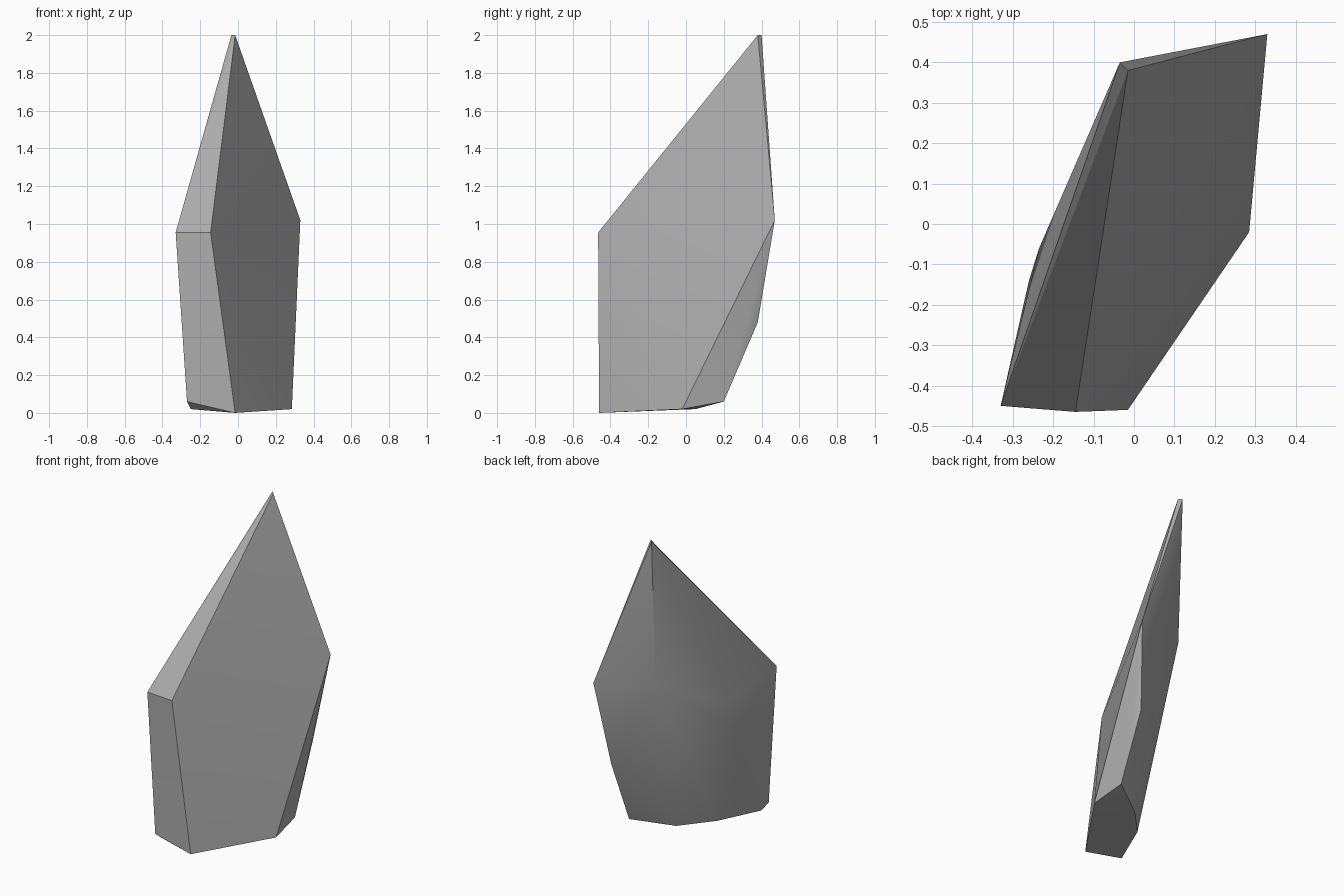
import bpy
import bmesh
import math

# Remove the default cube only
default_cube = bpy.data.objects.get("Cube")
if default_cube:
    bpy.data.objects.remove(default_cube, do_unlink=True)


def make_material(name, color):
    material = bpy.data.materials.new(name)
    material.use_nodes = True
    material.diffuse_color = color
    shader = material.node_tree.nodes["Principled BSDF"]
    shader.inputs["Base Color"].default_value = color
    shader.inputs["Roughness"].default_value = 0.9
    return material


def convex_stone(name, corners, material):
    """Wrap a faceted stone skin around a handful of corner points."""
    bm = bmesh.new()
    for corner in corners:
        bm.verts.new(corner)
    hull = bmesh.ops.convex_hull(bm, input=bm.verts[:])
    buried = {item for item in hull["geom_interior"] + hull["geom_unused"]
              if isinstance(item, bmesh.types.BMVert)}
    bmesh.ops.delete(bm, geom=list(buried), context="VERTS")
    bmesh.ops.recalc_face_normals(bm, faces=bm.faces[:])
    mesh = bpy.data.meshes.new(name)
    bm.to_mesh(mesh)
    bm.free()
    mesh.materials.append(material)
    stone = bpy.data.objects.new(name, mesh)
    bpy.context.collection.objects.link(stone)
    return stone


# Corner points of the shard, grouped by where they sit
tip = [(-0.015, 0.38, 2), (-0.035, 0.4, 2)]
front_shoulder = [(-0.33, -0.45, 0.955), (-0.145, -0.465, 0.955)]
left_side = [(0.33, 0.47, 1.02), (0.265, 0.38, 0.48)]
back_ridge = [(-0.035, 0.36, 1.05)]
right_bulge = [(-0.235, -0.06, 0.85), (-0.26, -0.14, 0.65)]
base = [
    (-0.015, -0.46, 0), (0.285, -0.02, 0.02), (0.265, 0.2, 0.06),
    (0.035, 0.05, 0.02), (-0.135, -0.13, 0.03),
    (-0.25, -0.41, 0.02), (-0.27, -0.455, 0.06),
]

# Stone shard with soft shading on shallow creases and sharp main edges
grey_stone = make_material("grey stone", (0.42, 0.42, 0.42, 1))
shard = convex_stone(
    "rock_shard",
    tip + front_shoulder + left_side + back_ridge + right_bulge + base,
    grey_stone,
)
bpy.ops.object.select_all(action="DESELECT")
shard.select_set(True)
bpy.context.view_layer.objects.active = shard
bpy.ops.object.shade_smooth_by_angle(angle=math.radians(30))
